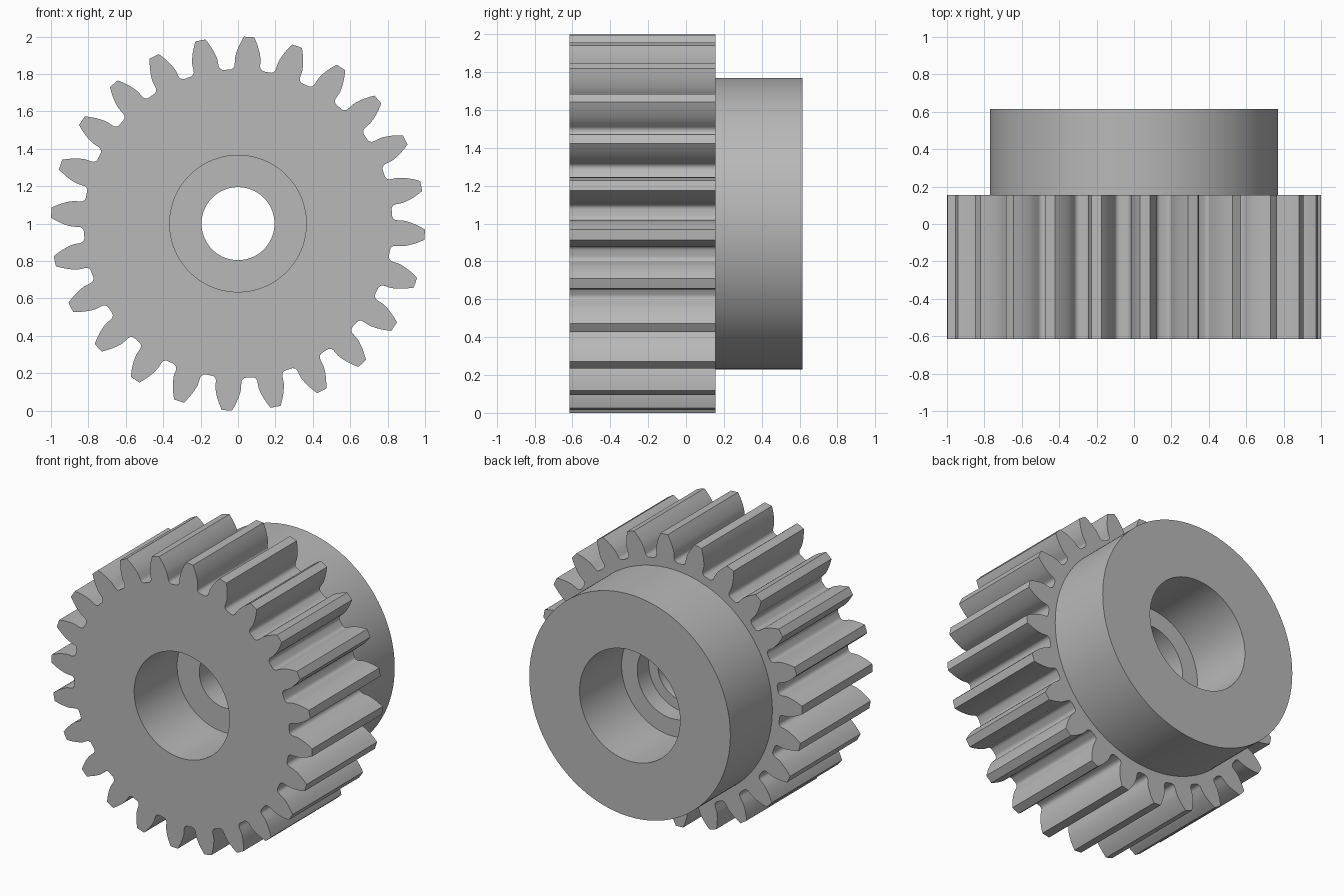
import bpy, bmesh
from math import pi, sin, cos, tan, acos, radians

cube = bpy.data.objects.get("Cube")
if cube:
    bpy.data.objects.remove(cube, do_unlink=True)

# Gear proportions
TEETH = 24
TIP = 1.0
PITCH = TIP * TEETH / (TEETH + 2)
BASE = PITCH * cos(radians(20))
ROOT = 0.825
FILLET = 0.026
PHASE = radians(86.6)
FRONT, STEP, BACK = -0.615, 0.155, 0.615
WEB, INNER_STEP = -0.145, 0.03

# Bare steel material
steel = bpy.data.materials.new("steel grey")
steel.use_nodes = True
grey = (0.48, 0.48, 0.48, 1)
steel.diffuse_color = grey
steel.node_tree.nodes["Principled BSDF"].inputs["Base Color"].default_value = grey


def involute(r):
    a = acos(BASE / r)
    return tan(a) - a


def tooth_outline():
    """Closed list of (angle, radius) going once round the toothed rim."""
    half_base = pi / (2 * TEETH) + involute(PITCH)
    half = [(pi / TEETH, ROOT)]
    # Root fillet
    for i in range(6):
        phi = i / 5 * pi / 2
        half.append((half_base + FILLET * (1 - sin(phi)) / ROOT,
                     ROOT + FILLET * (1 - cos(phi))))
    # Involute flank
    for i in range(1, 8):
        r = BASE + (TIP - BASE) * i / 7
        half.append((half_base - involute(r), r))
    tooth = [(-a, r) for a, r in half] + [(0, TIP)] + half[:0:-1]
    return [(PHASE + k * 2 * pi / TEETH + a, r)
            for k in range(TEETH) for a, r in tooth]


OUTLINE = tooth_outline()


def skin(name, sections):
    """Join ring sections (radius, y); radius None means the toothed outline."""
    bm = bmesh.new()
    rings = []
    for radius, y in sections:
        rings.append([bm.verts.new(((radius or r) * cos(a), y, 1 + (radius or r) * sin(a)))
                      for a, r in OUTLINE])
    n = len(OUTLINE)
    for a, b in zip(rings, rings[1:]):
        for i in range(n):
            j = (i + 1) % n
            bm.faces.new((a[i], b[i], b[j], a[j]))
    mesh = bpy.data.meshes.new(name)
    bm.to_mesh(mesh)
    bm.free()
    mesh.materials.append(steel)
    obj = bpy.data.objects.new(name, mesh)
    bpy.context.collection.objects.link(obj)
    bpy.ops.object.select_all(action="DESELECT")
    obj.select_set(True)
    bpy.context.view_layer.objects.active = obj
    bpy.ops.object.shade_smooth_by_angle(angle=radians(35))
    return obj


# Toothed wheel with its front recess
skin("toothed_wheel", [
    (0.365, WEB), (0.365, FRONT), (0.8, FRONT), (None, FRONT),
    (None, STEP), (0.8, STEP), (0.77, STEP)])

# Rear hub with its recess
skin("rear_hub", [
    (0.77, STEP), (0.77, BACK), (0.385, BACK), (0.385, STEP)])

# Stepped web between the two recesses, with the through hole
skin("bored_web", [
    (0.385, STEP), (0.265, STEP), (0.265, INNER_STEP), (0.195, INNER_STEP),
    (0.195, WEB), (0.365, WEB)])
